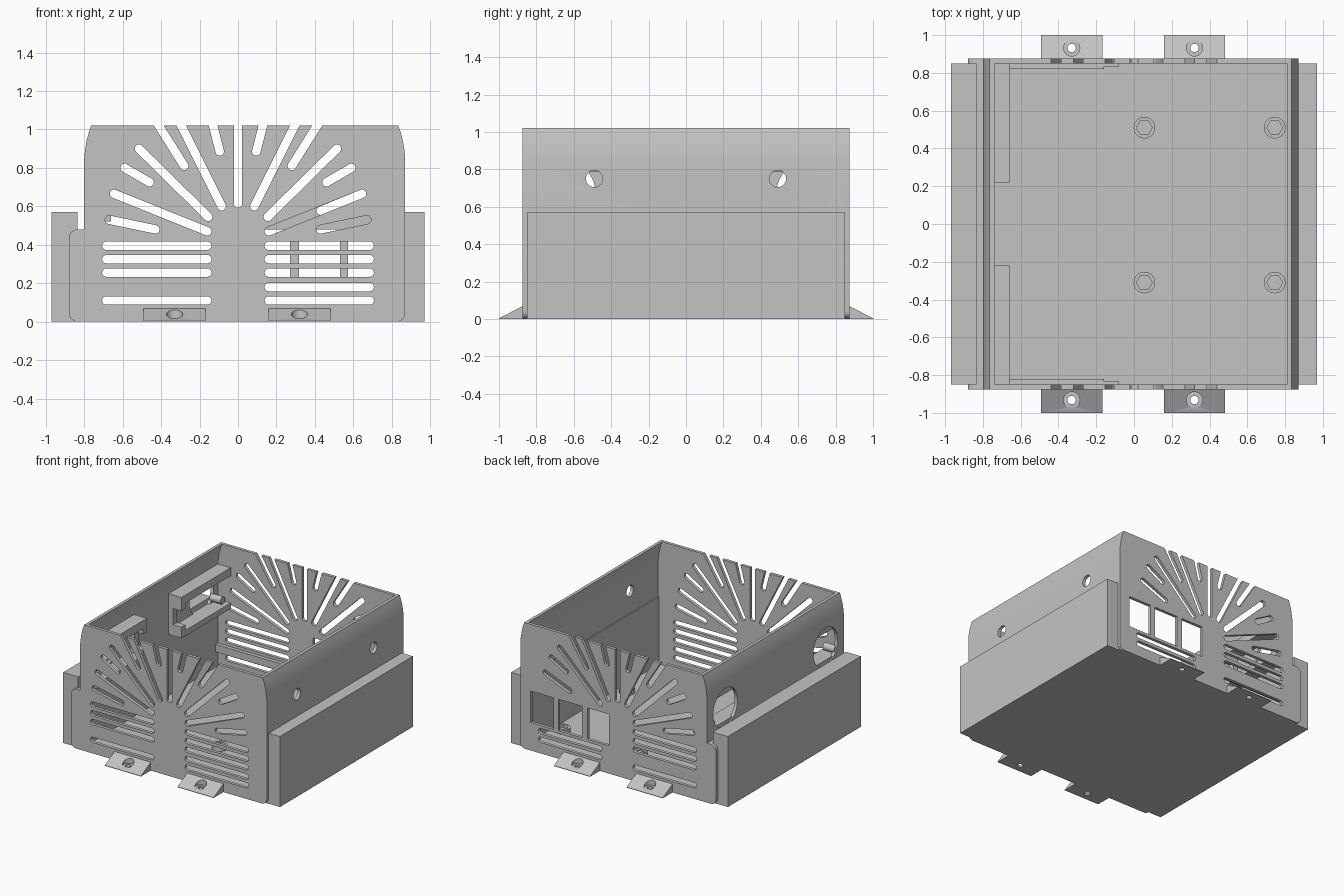
import bpy, bmesh, math
from mathutils import Vector, Matrix

if "Cube" in bpy.data.objects:
    bpy.data.objects.remove(bpy.data.objects["Cube"])

grey = bpy.data.materials.new("grey plastic")
grey.diffuse_color = (0.55, 0.55, 0.55, 1)
grey.use_nodes = True
grey.node_tree.nodes["Principled BSDF"].inputs["Base Color"].default_value = grey.diffuse_color


def make(name, bm):
    bmesh.ops.recalc_face_normals(bm, faces=bm.faces)
    me = bpy.data.meshes.new(name)
    bm.to_mesh(me)
    bm.free()
    me.materials.append(grey)
    ob = bpy.data.objects.new(name, me)
    bpy.context.collection.objects.link(ob)
    return ob


def prism(bm, pts, a, b, axis="y"):
    """Extrude a 2D outline along x (pts = y,z) or y (pts = x,z)."""
    def co(p, t):
        return (p[0], t, p[1]) if axis == "y" else (t, p[0], p[1])
    lo = [bm.verts.new(co(p, a)) for p in pts]
    hi = [bm.verts.new(co(p, b)) for p in pts]
    bm.faces.new(lo)
    bm.faces.new(hi[::-1])
    for i in range(len(pts)):
        j = (i + 1) % len(pts)
        bm.faces.new((lo[i], hi[i], hi[j], lo[j]))


def rect(x0, x1, z0, z1):
    return [(x0, z0), (x1, z0), (x1, z1), (x0, z1)]


def box(bm, x0, x1, y0, y1, z0, z1):
    prism(bm, rect(x0, x1, z0, z1), min(y0, y1), max(y0, y1))


def circle(cx, cz, r, n=32):
    return [(cx + r * math.cos(2 * math.pi * i / n),
             cz + r * math.sin(2 * math.pi * i / n)) for i in range(n)]


def stadium(p, q, r=0.022, n=8):
    a = math.atan2(q[1] - p[1], q[0] - p[0])
    pts = []
    for c, start in ((q, a - math.pi / 2), (p, a + math.pi / 2)):
        for i in range(n + 1):
            t = start + math.pi * i / n
            pts.append((c[0] + r * math.cos(t), c[1] + r * math.sin(t)))
    return pts


def arc(cx, cz, r, a0, a1, n=6):
    return [(cx + r * math.cos(math.radians(a0 + (a1 - a0) * i / n)),
             cz + r * math.sin(math.radians(a0 + (a1 - a0) * i / n))) for i in range(n + 1)]


def cut(ob, bm):
    """Subtract a set of cutter prisms and bake the result."""
    cutter = make("cutter", bm)
    cutter.hide_render = True
    mod = ob.modifiers.new("cut", "BOOLEAN")
    mod.operation, mod.solver, mod.object = "DIFFERENCE", "EXACT", cutter
    dg = bpy.context.evaluated_depsgraph_get()
    me = bpy.data.meshes.new_from_object(ob.evaluated_get(dg))
    ob.modifiers.clear()
    ob.data = me
    bpy.data.objects.remove(cutter)


# Leaning top curve shared by the walls and panels (offset from the outer face, z)
lean = [(0, 0.85), (0.004, 0.89), (0.012, 0.94), (0.024, 0.985), (0.036, 1.02)]

# Front and back vent panels
outline = (arc(0.825, 0.045, 0.045, -90, 0) + [(0.87 - d, z) for d, z in lean]
           + [(-0.80 + d, z) for d, z in lean[::-1]] + [(-0.80, 0.48)]
           + arc(-0.835, 0.435, 0.045, 90, 180) + arc(-0.835, 0.045, 0.045, 180, 270))
short_low = ((0.43, 0.48), (0.67, 0.53))
long_low = ((0.16, 0.47), (0.645, 0.665))
rays = [((0.46, 0.725), (0.59, 0.80)), ((0.155, 0.545), (0.515, 0.90)),
        ((0.28, 0.81), (0.45, 1.08)), ((0.085, 0.60), (0.325, 1.08)),
        ((0.095, 0.885), (0.145, 1.08))]
for name, sy in (("front_panel", -1), ("back_panel", 1)):
    y0, y1 = sorted((sy * 0.85, sy * 0.875))
    bm = bmesh.new()
    prism(bm, outline, y0, y1)
    panel = make(name, bm)
    bm = bmesh.new()
    slots = [((0, 0.615), (0, 1.08))]
    for sx in (-1, 1):
        side = list(rays)
        windows = sy == 1 and sx == 1
        side += [((0.43, 0.577), long_low[1])] if windows else [short_low, long_low]
        rows = [0.11] + ([0.18] if sx == 1 else [])
        rows += [] if windows else [0.255, 0.325, 0.395]
        side += [((0.16, z), (0.685, z)) for z in rows]
        slots += [((sx * p[0], p[1]), (sx * q[0], q[1])) for p, q in side]
    for p, q in slots:
        prism(bm, stadium(p, q), y0 - 0.05, y1 + 0.05)
    if sy == 1:  # connector windows
        for x0, x1 in ((0.075, 0.27), (0.317, 0.53), (0.573, 0.78)):
            prism(bm, rect(x0, x1, 0.225, 0.48), y0 - 0.05, y1 + 0.05)
    cut(panel, bm)

# Side walls with leaning top edge
for name, x, s in (("right_wall", 0.87, 1), ("left_wall", -0.80, -1)):
    outer = [(x, 0.0)] + [(x - s * d, z) for d, z in lean]
    inner = [(px - s * 0.025, pz) for px, pz in outer]
    bm = bmesh.new()
    prism(bm, outer + inner[::-1], -0.852, 0.852)
    wall = make(name, bm)
    bm = bmesh.new()
    for sy in (-1, 1):
        hole = circle(sy * 0.49, 0.75, 0.045) if s == 1 else circle(sy * 0.64, 0.68, 0.155, 48)
        prism(bm, hole, x - 0.1, x + 0.1, "x")
    cut(wall, bm)

# Floor, side blocks and the low shelf beside the left wall
for name, b in (("floor", (-0.84, 0.84, -0.855, 0.855, 0, 0.025)),
                ("right_side_block", (0.835, 0.97, -0.85, 0.85, 0, 0.57)),
                ("left_side_block", (-0.97, -0.835, -0.85, 0.85, 0, 0.57)),
                ("left_shelf", (-0.836, -0.799, -0.85, 0.85, 0, 0.48))):
    bm = bmesh.new()
    box(bm, *b)
    make(name, bm)

# Sloped mounting tabs with counterbored screw holes
for sy, end in ((-1, "front"), (1, "back")):
    for x, side in ((-0.33, "left"), (0.32, "right")):
        bm = bmesh.new()
        prism(bm, [(sy * 0.865, 0), (sy * 1.0, 0), (sy * 1.0, 0.004), (sy * 0.865, 0.073)],
              x - 0.162, x + 0.162, "x")
        tab = make(f"{end}_{side}_tab", bm)
        for r, z0 in ((0.022, -0.1), (0.043, 0.018)):
            bm = bmesh.new()
            bmesh.ops.create_cone(bm, cap_ends=True, segments=24, radius1=r, radius2=r,
                                  depth=0.3, matrix=Matrix.Translation((x, sy * 0.932, z0 + 0.15)))
            cut(tab, bm)

# Round standoffs with hexagonal recesses
for i, (x, y) in enumerate([(0.055, 0.51), (0.745, 0.51), (0.055, -0.31), (0.745, -0.31)]):
    bm = bmesh.new()
    bmesh.ops.create_cone(bm, cap_ends=True, segments=32, radius1=0.057, radius2=0.057,
                          depth=0.04, matrix=Matrix.Translation((x, y, 0.04)))
    standoff = make(f"standoff_{i + 1}", bm)
    bm = bmesh.new()
    bmesh.ops.create_cone(bm, cap_ends=True, segments=6, radius1=0.042, radius2=0.042, depth=0.1,
                          matrix=Matrix.Translation((x, y, 0.085)) @ Matrix.Rotation(math.pi / 6, 4, "Z"))
    cut(standoff, bm)

# C-shaped brackets and pegs around the round wall holes, and rails along the panels
for s, end in ((-1, "front"), (1, "back")):
    bm = bmesh.new()
    box(bm, -0.79, -0.66, s * 0.22, s * 0.852, 0.785, 0.85)
    box(bm, -0.79, -0.66, s * 0.22, s * 0.852, 0.52, 0.565)
    box(bm, -0.79, -0.735, s * 0.22, s * 0.27, 0.56, 0.79)
    for z0, z1 in ((0.56, 0.61), (0.74, 0.79)):
        box(bm, -0.74, -0.66, s * 0.22, s * 0.27, z0, z1)
    make(f"{end}_bracket", bm)
    bm = bmesh.new()
    prism(bm, circle(s * 0.79, 0.60, 0.03, 20), -0.79, -0.69, "x")
    make(f"{end}_peg", bm)
    bm = bmesh.new()
    box(bm, -0.78, -0.16, s * 0.82, s * 0.855, 0.15, 0.21)
    box(bm, -0.16, -0.08, s * 0.835, s * 0.855, 0.15, 0.21)
    make(f"{end}_rail", bm)

# Smooth the curved faces, keep the edges sharp
for ob in bpy.context.collection.objects:
    ob.select_set(True)
    bpy.context.view_layer.objects.active = ob
bpy.ops.object.shade_smooth_by_angle(angle=math.radians(30))
